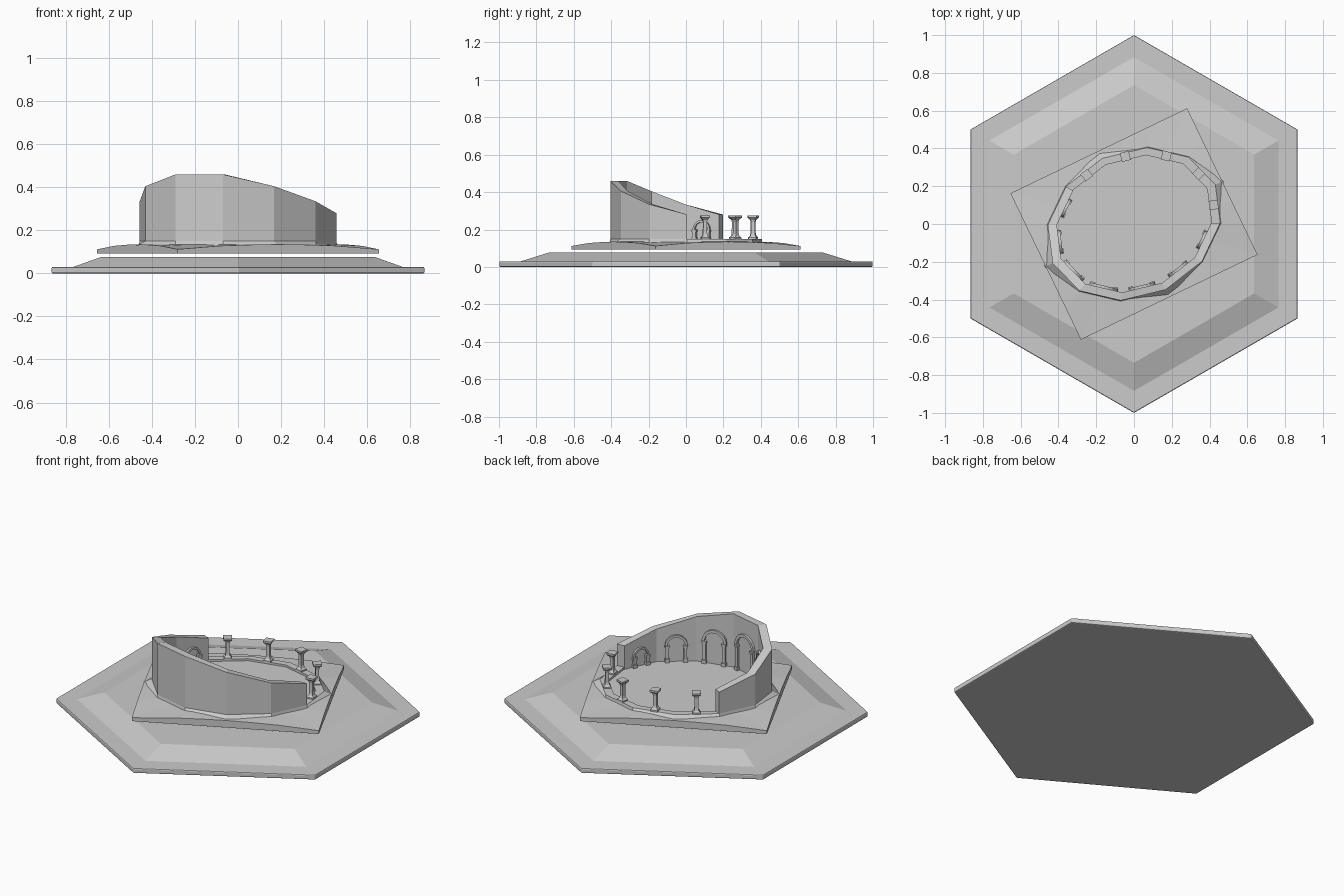
import bpy
from math import sin, cos, tan, pi, radians, atan2
from mathutils import Vector, Matrix

if "Cube" in bpy.data.objects:
    bpy.data.objects.remove(bpy.data.objects["Cube"])

TURN = Matrix.Rotation(radians(25.7), 4, 'Z')   # the upper part is turned on the base
A, B = 0.478, 0.386                              # radii of the oval
HX, HY = 0.519, 0.430                            # half sides of the slab
FLOOR, CURB = 0.138, 0.15


def make(name, verts, faces, bevel=0):
    me = bpy.data.meshes.new(name)
    me.from_pydata([tuple(v) for v in verts], [], faces)
    ob = bpy.data.objects.new(name, me)
    bpy.context.collection.objects.link(ob)
    if bevel:
        m = ob.modifiers.new("bevel", 'BEVEL')
        m.width, m.segments, m.limit_method = bevel, 2, 'ANGLE'
    return ob


def loft(name, rings, caps=True, closed=False, bevel=0):
    """Skin a list of equal rings of points; closed joins last ring to first."""
    n = len(rings[0])
    verts = [p for r in rings for p in r]
    faces = []
    for i in range(len(rings) if closed else len(rings) - 1):
        a, b = i * n, (i + 1) % len(rings) * n
        for j in range(n):
            k = (j + 1) % n
            faces.append((a + j, a + k, b + k, b + j))
    if caps:
        faces.append(tuple(reversed(range(n))))
        faces.append(tuple(range(len(verts) - n, len(verts))))
    return make(name, verts, faces, bevel)


def polygon(r, z, n=6, start=pi / 2):
    return [Vector((r * cos(start + 2 * pi * i / n), r * sin(start + 2 * pi * i / n), z)) for i in range(n)]


def oval(k, scale=1.0, z=0.0):
    t = radians(30 * k)
    return TURN @ Vector((A * scale * cos(t), B * scale * sin(t), z))


# hexagonal base and its sloped upper tier
loft("base_plate", [polygon(1.0, 0), polygon(1.0, 0.03)], bevel=0.006)
tier = loft("base_tier", [polygon(0.89, 0.028), polygon(0.735, 0.076)])

# floating rectangular slab, its edge drooping to the corners
bottom, edge, inner = [], [], []
for i in range(24):
    t = radians(15 * i)
    c, s = cos(t), sin(t)
    m = max(abs(c), abs(s))
    z = {0: 0.112, 1: 0.128, 2: 0.133, 3: 0.135}[abs(i % 6 - 3)]
    bottom.append(TURN @ Vector((HX * c / m, HY * s / m, 0.092)))
    edge.append(TURN @ Vector((HX * c / m, HY * s / m, z)))
    inner.append(TURN @ Vector((A * 0.88 * c, B * 0.88 * s, 0.137)))
loft("slab", [bottom, edge, inner])

# curb ring, its foot pushed out to the middle of each slab side
def foot(k):
    return oval(k, 1.1 if k % 3 == 0 else 1.01, 0.13)

loft("curb", [[foot(k), oval(k, 1.0, CURB), oval(k, 0.9, CURB), oval(k, 0.9, 0.13)] for k in range(12)],
     caps=False, closed=True)
loft("floor", [[oval(k, 0.91, 0.132) for k in range(12)], [oval(k, 0.91, FLOOR) for k in range(12)]])

# curved wall, tallest in the middle
heights = [0.28, 0.335, 0.405, 0.46, 0.46, 0.405, 0.335, 0.28]
ks = [-1 - i for i in range(8)]
loft("wall", [[oval(k, 1.0, 0.135), oval(k, 1.0, h), oval(k, 0.895, h), oval(k, 0.895, 0.135)]
              for k, h in zip(ks, heights)])


# arches on the inside of each wall facet
def arch(name, p, q, half, top):
    mid, along = (p + q) / 2, (q - p).normalized()
    inward = Vector((-mid.x, -mid.y, 0))
    inward = (inward - along * inward.dot(along)).normalized()
    spring = top - half * 1.25

    def section(x0, z0, x1, z1, depth):
        pts = []
        for x, z, d in ((x0, z0, -0.005), (x1, z1, -0.005), (x1, z1, depth), (x0, z0, depth)):
            v = mid + along * x + inward * d
            pts.append(Vector((v.x, v.y, z)))
        return pts

    r0, r1 = half * 0.97, half * 1.25
    band = []
    for i in range(13):
        t = radians(-12 + 204 * i / 12)
        band.append(section(r0 * cos(t), spring + r0 * sin(t), r1 * cos(t), spring + r1 * sin(t), 0.013))
    loft(name + "_band", band)
    for side in (-1, 1):
        for part, w, z0, z1, d in (("post", 0.009, FLOOR, spring, 0.014),
                                   ("foot", 0.013, FLOOR, FLOOR + 0.02, 0.019),
                                   ("cap", 0.013, spring - 0.014, spring, 0.019)):
            x = side * half
            loft(name + "_" + part, [section(x - w, z, x + w, z, d) for z in (z0, z1)])


for i in range(7):
    m = abs(i - 3)
    arch("arch", oval(ks[i], 0.895), oval(ks[i + 1], 0.895),
         (0.062, 0.058, 0.05, 0.04)[m], (0.37, 0.345, 0.30, 0.25)[m])

# free standing columns on the open side
profile = [(0.03, CURB - 0.003), (0.03, 0.157), (0.019, 0.167), (0.015, 0.18), (0.014, 0.24),
           (0.018, 0.252), (0.034, 0.264), (0.034, 0.275)]
for k in range(-1, 4):
    p, q = oval(k, 0.95), oval(k + 1, 0.95)
    mid, d = (p + q) / 2, q - p
    start = atan2(d.y, d.x) + pi / 4
    loft("column", [[v + mid for v in polygon(r, z, 4, start)] for r, z in profile])
